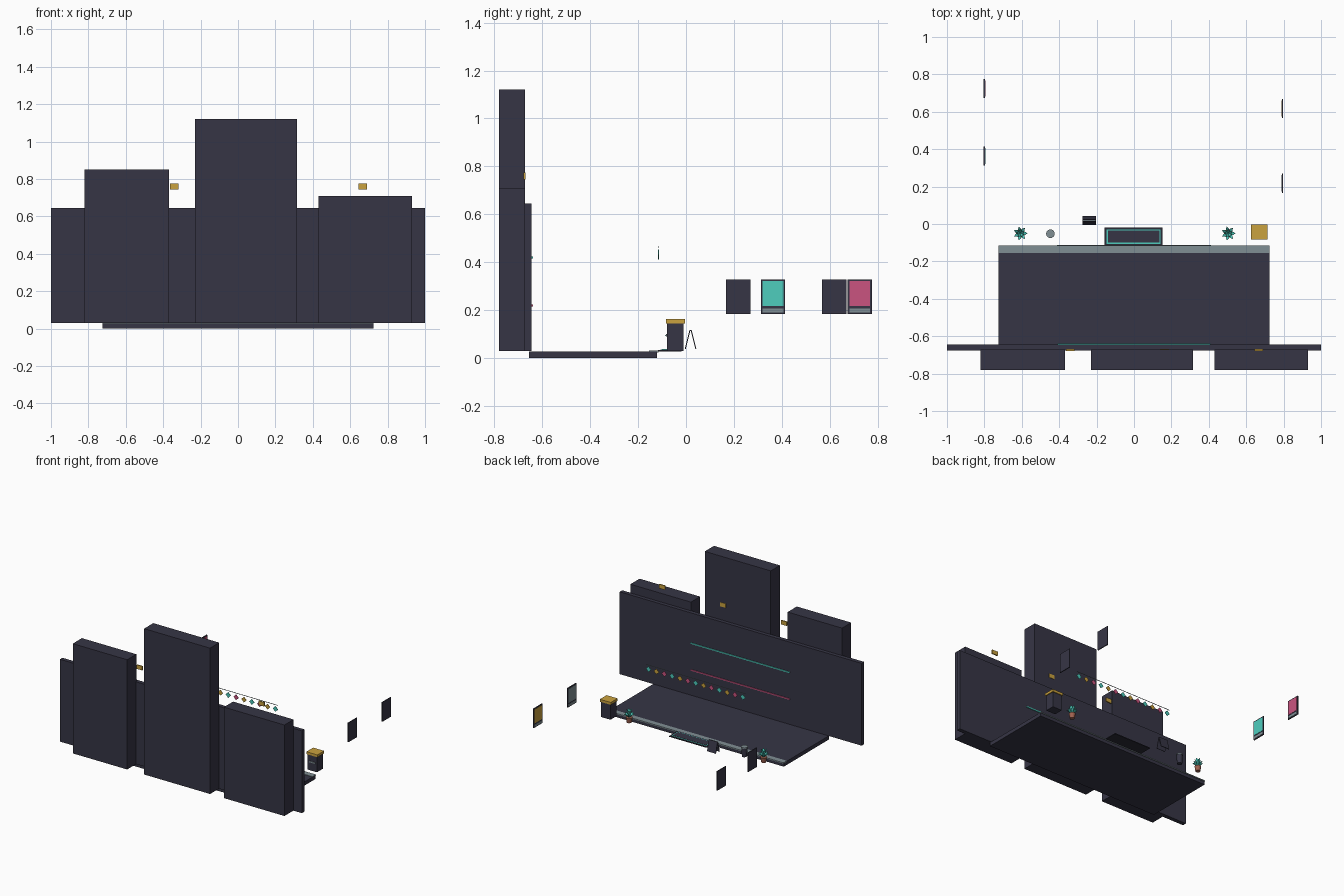
import bpy, bmesh, math
from mathutils import Vector, Matrix

cube = bpy.data.objects.get("Cube")
if cube:
    bpy.data.objects.remove(cube)


def material(name, rgb):
    # sRGB bytes to linear colour
    lin = [((c / 255 + 0.055) / 1.055) ** 2.4 for c in rgb] + [1]
    m = bpy.data.materials.new(name)
    m.use_nodes = True
    m.diffuse_color = lin
    m.node_tree.nodes["Principled BSDF"].inputs["Base Color"].default_value = lin
    return m


DARK = material("dark slate", (54, 53, 69))
BLACK = material("near black", (42, 42, 54))
GREY = material("cool grey", (128, 143, 148))
TEAL = material("teal", (78, 205, 190))
PINK = material("pink", (202, 84, 128))
GOLD = material("gold", (202, 162, 62))
CLAY = material("clay", (160, 98, 80))


def finish(name, bm, mat):
    bmesh.ops.recalc_face_normals(bm, faces=bm.faces)
    me = bpy.data.meshes.new(name)
    bm.to_mesh(me)
    bm.free()
    me.materials.append(mat)
    ob = bpy.data.objects.new(name, me)
    bpy.context.collection.objects.link(ob)
    return ob


def box(name, mat, x, y, z):
    """Box from (min, max) pairs on each axis."""
    bm = bmesh.new()
    size = Vector((x[1] - x[0], y[1] - y[0], z[1] - z[0]))
    mid = Vector((sum(x), sum(y), sum(z))) / 2
    bmesh.ops.create_cube(bm, size=1, matrix=Matrix.Translation(mid) @ Matrix.Diagonal(size.to_4d()))
    return finish(name, bm, mat)


def cylinder(name, mat, x, y, z, r_low, r_high, sides=16):
    bm = bmesh.new()
    bmesh.ops.create_cone(bm, cap_ends=True, segments=sides, radius1=r_low, radius2=r_high,
                          depth=z[1] - z[0], matrix=Matrix.Translation((x, y, sum(z) / 2)))
    ob = finish(name, bm, mat)
    for p in ob.data.polygons:
        p.use_smooth = abs(p.normal.z) < 0.9
    return ob


# Stage floor with pale front edge
box("stage_floor", DARK, (-0.725, 0.725), (-0.655, -0.12), (0, 0.028))
box("stage_edge_strip", GREY, (-0.725, 0.725), (-0.155, -0.115), (0.024, 0.031))

# Back wall and skyline blocks
box("back_wall", DARK, (-1, 1), (-0.675, -0.645), (0.03, 0.645))
for name, x, top in (("right", (-0.82, -0.37), 0.85), ("centre", (-0.23, 0.315), 1.12),
                     ("left", (0.43, 0.93), 0.71)):
    box("skyline_block_" + name, DARK, x, (-0.78, -0.672), (0.03, top))

# Glowing strips on the wall
for name, mat, z in (("upper", TEAL, 0.42), ("lower", PINK, 0.22)):
    box("wall_strip_" + name, mat, (-0.41, 0.41), (-0.646, -0.639), (z - 0.004, z + 0.004))

# Small lamps over the wall
for i, x in enumerate((-0.34, 0.163, 0.667)):
    box(f"wall_lamp_{i}", GOLD, (x - 0.023, x + 0.023), (-0.678, -0.669), (0.745, 0.775))

# Hanging string of diamond pennants
box("pennant_wire", GREY, (-0.41, 0.41), (-0.1165, -0.1135), (0.462, 0.465))
for i in range(13):
    bm = bmesh.new()
    bmesh.ops.create_cone(bm, cap_ends=True, segments=4, radius1=0.021, radius2=0.021, depth=0.003,
                          matrix=Matrix.Translation((0.39 - i * 0.065, -0.115, 0.432))
                          @ Matrix.Rotation(math.pi / 2, 4, "X"))
    finish(f"pennant_{i}", bm, (TEAL, GOLD, PINK)[i % 3])

# Floating display panels facing inwards
for name, mat, x, y, face in (("teal", TEAL, -0.8, 0.363, 1), ("pink", PINK, -0.8, 0.725, 1),
                              ("grey", GREY, 0.793, 0.218, -1), ("gold", GOLD, 0.793, 0.618, -1)):
    def layer(part, m, half, z, off, thick):
        a, b = x + face * off, x + face * (off + thick)
        box(f"{name}_panel_{part}", m, (min(a, b), max(a, b)), (y - half, y + half), z)
    layer("frame", DARK, 0.051, (0.184, 0.328), -0.004, 0.007)
    layer("screen", mat, 0.043, (0.217, 0.321), 0.003, 0.002)
    layer("caption", GREY, 0.043, (0.19, 0.207), 0.003, 0.002)

# Entrance mat with teal border line
mx, my = (-0.157, 0.152), (-0.117, -0.018)
box("mat_base", BLACK, mx, my, (0.028, 0.034))
for name, inset, mat, top in (("border", 0.011, TEAL, 0.0355), ("centre", 0.017, DARK, 0.037)):
    box("mat_" + name, mat, (mx[0] + inset, mx[1] - inset), (my[0] + inset, my[1] - inset), (0.033, top))

# Kiosk with gold counter top
box("kiosk_body", DARK, (0.631, 0.709), (-0.08, -0.01), (0.03, 0.147))
box("kiosk_top", GOLD, (0.625, 0.715), (-0.084, -0.004), (0.145, 0.163))
box("kiosk_plaque", GREY, (0.645, 0.695), (-0.084, -0.08), (0.09, 0.1))

# Litter bin
cylinder("bin_body", DARK, -0.447, -0.052, (0.03, 0.095), 0.018, 0.021)
cylinder("bin_lid", GREY, -0.447, -0.052, (0.095, 0.103), 0.023, 0.023)

# Folding sign: two leaning boards
for name, s in (("front", -1), ("back", 1)):
    board = box("sign_board_" + name, DARK, (-0.036, 0.036), (-0.002, 0.002), (-0.041, 0.041))
    board.location = (-0.24, 0.019 + s * 0.012, 0.078)
    board.rotation_euler.x = s * math.radians(14)
box("sign_hinge", GREY, (-0.274, -0.206), (0.017, 0.021), (0.113, 0.118))

# Potted plants
for side, px in (("right", -0.607), ("left", 0.505)):
    py = -0.05
    cylinder(side + "_pot", CLAY, px, py, (0.03, 0.068), 0.017, 0.023, 12)
    bm = bmesh.new()
    for count, reach, rise, turn in ((7, 0.037, 0.03, 0), (5, 0.02, 0.06, 0.4)):
        for i in range(count):
            a = i * math.tau / count + turn
            out = Vector((math.cos(a), math.sin(a), 0))
            across = Vector((-out.y, out.x, 0)) * 0.009
            root = Vector((px, py, 0.067))
            mid = root + out * reach * 0.6 + Vector((0, 0, rise * 0.8))
            tip = root + out * reach + Vector((0, 0, rise))
            bm.faces.new([bm.verts.new(p) for p in (root, mid - across, tip, mid + across)])
    leaves = finish(side + "_leaves", bm, TEAL)
    leaves.modifiers.new("thickness", "SOLIDIFY").thickness = 0.002
